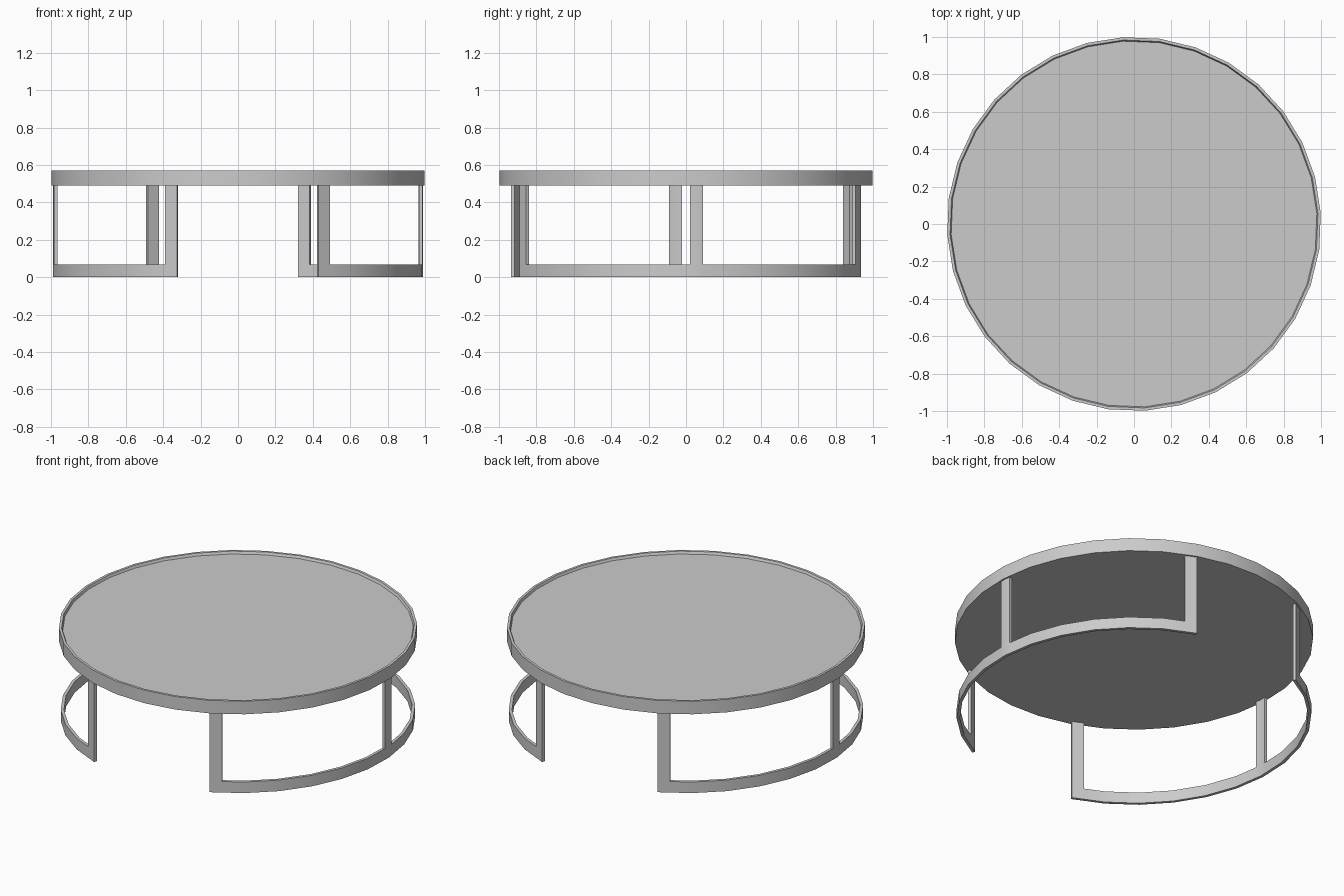
import bpy, bmesh, math
from mathutils import Vector, Matrix

cube = bpy.data.objects.get("Cube")
if cube:
    bpy.data.objects.remove(cube, do_unlink=True)

SEGMENTS = 32
STEP = math.tau / SEGMENTS
TURN = math.radians(3.3)      # rotation of the whole table about z
RIM_BOTTOM, RIM_TOP = 0.49, 0.57
RAIL_HEIGHT, LEG_WIDTH, THICKNESS = 0.068, 0.07, 0.018

grey = bpy.data.materials.new("grey metal")
grey.use_nodes = True
COLOUR = (0.6, 0.6, 0.6, 1)
grey.diffuse_color = COLOUR
grey.node_tree.nodes["Principled BSDF"].inputs["Base Color"].default_value = COLOUR


def add_object(name, bm):
    bmesh.ops.remove_doubles(bm, verts=bm.verts, dist=0.0001)
    bmesh.ops.recalc_face_normals(bm, faces=bm.faces)
    mesh = bpy.data.meshes.new(name)
    bm.to_mesh(mesh)
    bm.free()
    mesh.materials.append(grey)
    obj = bpy.data.objects.new(name, mesh)
    bpy.context.collection.objects.link(obj)
    return obj


def smooth(obj):
    bpy.ops.object.select_all(action='DESELECT')
    obj.select_set(True)
    bpy.context.view_layer.objects.active = obj
    bpy.ops.object.shade_smooth_by_angle(angle=math.radians(30))


def lathe(name, profile):
    bm = bmesh.new()
    verts = [bm.verts.new((r, 0, z)) for r, z in profile]
    edges = [bm.edges.new(pair) for pair in zip(verts, verts[1:])]
    bmesh.ops.rotate(bm, verts=verts, matrix=Matrix.Rotation(TURN, 3, 'Z'))
    bmesh.ops.spin(bm, geom=verts + edges, axis=(0, 0, 1), cent=(0, 0, 0),
                   steps=SEGMENTS, angle=math.tau)
    return add_object(name, bm)


# Round top: a thin raised rim around a slightly sunken panel
PANEL_Z = 0.555
top = lathe("table_top", [(0, RIM_BOTTOM), (1, RIM_BOTTOM), (1, RIM_TOP),
                          (0.985, RIM_TOP), (0.979, PANEL_Z), (0, PANEL_Z)])
smooth(top)


# Curved base frame: a floor rail with a leg at each end and one in the middle
def base_frame(name, turn):
    half = 6
    corners = [Vector((math.cos(i * STEP), math.sin(i * STEP), 0)) * 0.99
               for i in range(-half, half + 1)]
    chord = (corners[1] - corners[0]).length
    f = LEG_WIDTH / chord
    columns = []              # (start, end, is_leg)
    for i in range(len(corners) - 1):
        cuts = [0, 1]
        leg = None
        if i == 0:
            cuts, leg = [0, f, 1], 0
        elif i == 2 * half - 1:
            cuts, leg = [0, 1 - f, 1], 1
        elif i == half - 1:
            cuts, leg = [0, 1 - f / 2, 1], 1
        elif i == half:
            cuts, leg = [0, f / 2, 1], 0
        for k, (a, b) in enumerate(zip(cuts, cuts[1:])):
            columns.append((corners[i].lerp(corners[i + 1], a),
                            corners[i].lerp(corners[i + 1], b), k == leg))
    bm = bmesh.new()

    def panel(a, b, low, high):
        bm.faces.new([bm.verts.new((p.x, p.y, z)) for p, z in
                      ((a, low), (b, low), (b, high), (a, high))])

    for a, b, is_leg in columns:
        panel(a, b, 0, RAIL_HEIGHT)
        if is_leg:
            panel(a, b, RAIL_HEIGHT, RIM_BOTTOM)
    bmesh.ops.rotate(bm, verts=bm.verts, matrix=Matrix.Rotation(TURN + turn, 3, 'Z'))
    bmesh.ops.remove_doubles(bm, verts=bm.verts, dist=0.0001)
    # Give the band its thickness towards the inside
    axis_faces = list(bm.faces)
    inner = bmesh.ops.duplicate(bm, geom=bm.verts[:] + bm.edges[:] + axis_faces)
    shrink = (0.99 - THICKNESS) / 0.99
    vmap = inner["vert_map"]
    rim_edges = [e for e in {e for f in axis_faces for e in f.edges} if e.is_boundary]
    for e in rim_edges:
        a, b = e.verts
        bm.faces.new((a, b, vmap[b], vmap[a]))
    for v in {vmap[v] for f in axis_faces for v in f.verts}:
        v.co.x *= shrink
        v.co.y *= shrink
    smooth(add_object(name, bm))


base_frame("left_base_frame", 0)
base_frame("right_base_frame", math.pi)
